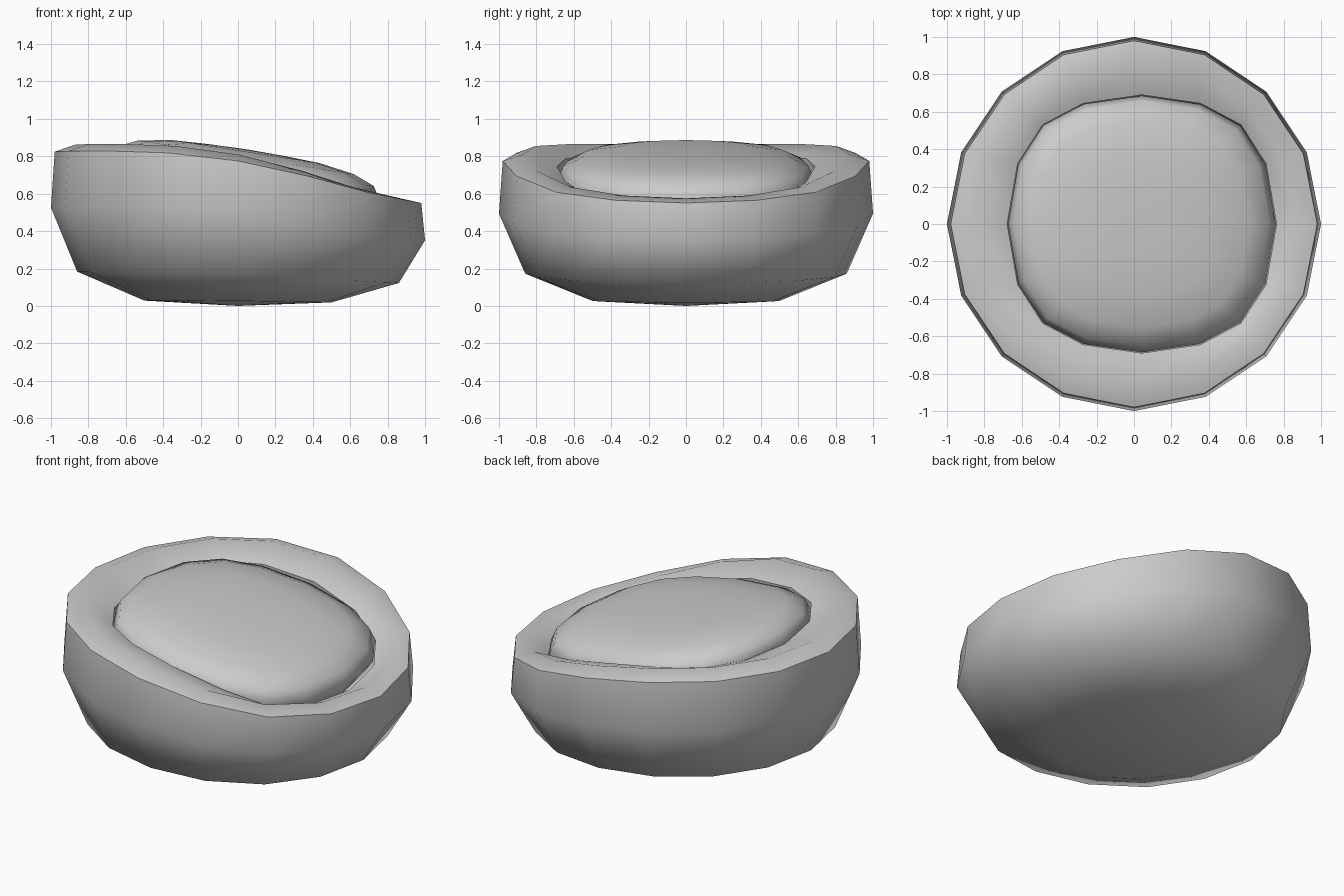
import bpy, bmesh
from math import sin, cos, pi, radians

if "Cube" in bpy.data.objects:
    bpy.data.objects.remove(bpy.data.objects["Cube"])

SEGS = 16
# rim height for each step from the low side (+x) round to the high side (-x)
HEIGHTS = [0.575, 0.59, 0.635, 0.725, 0.81, 0.855, 0.866, 0.865, 0.862]


def rim_height(i):
    return HEIGHTS[min(i, SEGS - i)]


def opening(i, scale=1.0):
    """Point on the slightly squarish, off-centre inner outline."""
    a = 2 * pi * i / SEGS
    r = (0.705 + 0.015 * cos(2 * a) + 0.045 * sin(2 * a) ** 2) * scale
    b = a + 0.06 * sin(4 * a)
    return 0.042 + r * cos(b), r * sin(b)


def loft(name, start, rings, end):
    """Skin a stack of rings, closed by a pole at both ends."""
    bm = bmesh.new()
    first, last = bm.verts.new(start), bm.verts.new(end)
    loops = [[bm.verts.new(p) for p in ring] for ring in rings]
    for i in range(SEGS):
        j = (i + 1) % SEGS
        bm.faces.new((first, loops[0][j], loops[0][i]))
        for lo, hi in zip(loops, loops[1:]):
            bm.faces.new((lo[i], lo[j], hi[j], hi[i]))
        bm.faces.new((last, loops[-1][i], loops[-1][j]))
    bmesh.ops.recalc_face_normals(bm, faces=bm.faces)
    mesh = bpy.data.meshes.new(name)
    bm.to_mesh(mesh)
    bm.free()
    ob = bpy.data.objects.new(name, mesh)
    bpy.context.collection.objects.link(ob)
    bpy.context.view_layer.objects.active = ob
    ob.select_set(True)
    bpy.ops.object.shade_smooth_by_angle(angle=radians(65))
    ob.select_set(False)
    return ob


# bed shell: outer profile as (radius, fraction of rim height)
outer = [(0.53, 0.035), (0.93, 0.213), (1.0, 0.61), (0.98, 0.957), (0.87, 1.0)]
outer[0], outer[1] = (0.5, 0.033), (0.86, 0.213)
rings = [[(r * cos(2 * pi * i / SEGS), r * sin(2 * pi * i / SEGS), k * rim_height(i))
          for i in range(SEGS)] for r, k in outer]
# inner lip and wall
for s, k in [(1.0, 0.92), (1.02, 0.75), (0.9, 0.5)]:
    rings.append([(*opening(i, s), k * rim_height(i)) for i in range(SEGS)])
loft("bed_shell", (0, 0, 0.0), rings, (0.04, 0, 0.38))


# cushion: puffy tilted pad, profile as (scale, height above tilted plane)
def tilt(x):
    return 0.695 - 0.156 * (x - 0.042)


pad = [(0.6, -0.15), (0.93, -0.1), (0.995, -0.02), (0.95, 0.052), (0.8, 0.1),
       (0.55, 0.13), (0.28, 0.139)]
rings = []
for s, h in pad:
    ring = [opening(i, s) for i in range(SEGS)]
    rings.append([(x, y, tilt(x) + h) for x, y in ring])
loft("cushion", (0.042, 0, 0.53), rings, (0.042, 0, 0.838))
